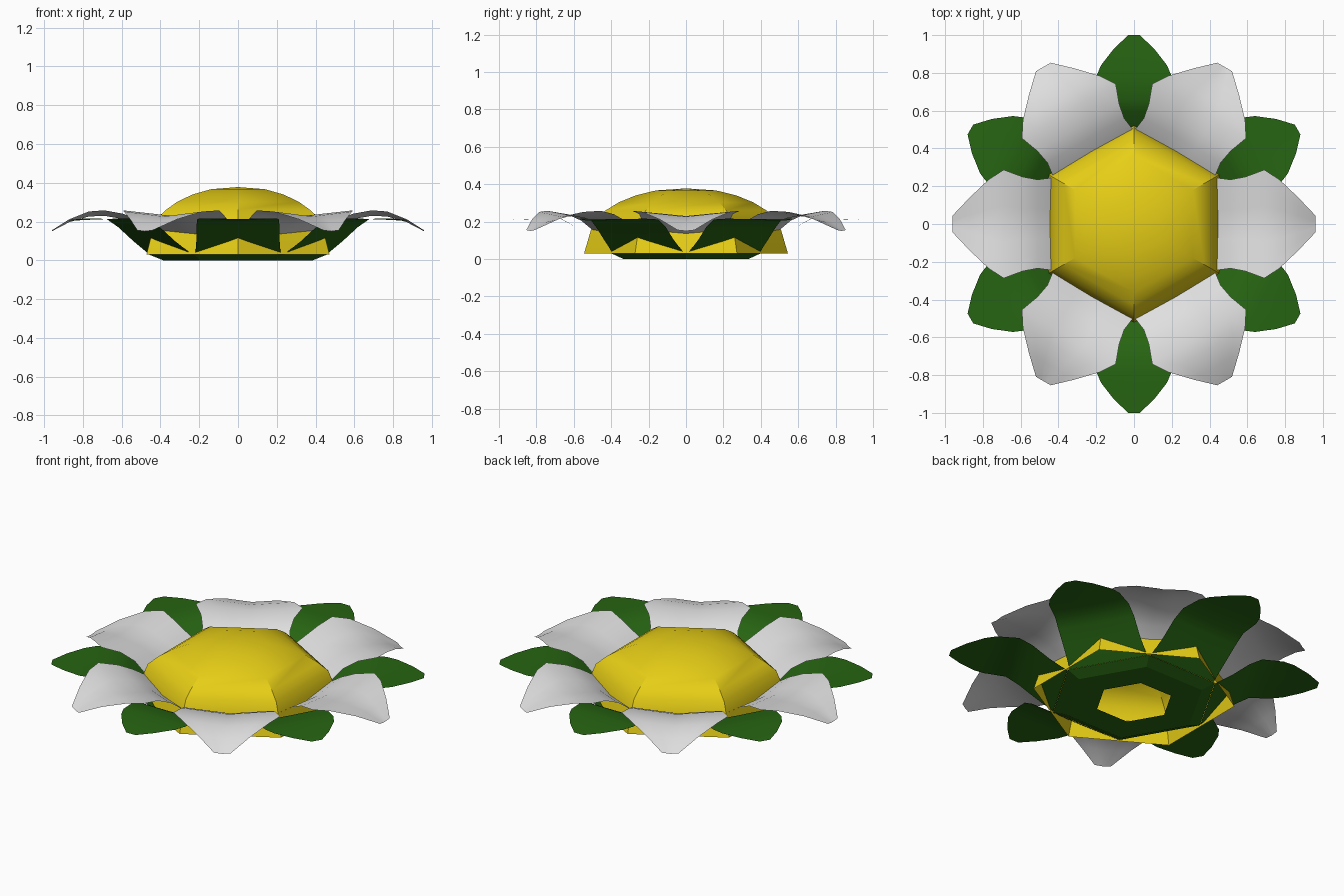
import bpy, bmesh
from math import sin, cos, pi, radians

cube = bpy.data.objects.get("Cube")
if cube:
    bpy.data.objects.remove(cube, do_unlink=True)


def material(name, colour):
    m = bpy.data.materials.new(name)
    m.use_nodes = True
    m.diffuse_color = (*colour, 1)
    bsdf = next(n for n in m.node_tree.nodes if n.type == 'BSDF_PRINCIPLED')
    bsdf.inputs["Base Color"].default_value = (*colour, 1)
    bsdf.inputs["Roughness"].default_value = 0.8
    return m


white = material("petal_white", (0.74, 0.74, 0.74))
yellow = material("centre_yellow", (0.80, 0.62, 0.008))
green = material("leaf_green", (0.02, 0.13, 0.006))


def finish(bm, name, mat, angle):
    mesh = bpy.data.meshes.new(name)
    bm.to_mesh(mesh)
    bm.free()
    mesh.materials.append(mat)
    obj = bpy.data.objects.new(name, mesh)
    bpy.context.collection.objects.link(obj)
    bpy.ops.object.select_all(action='DESELECT')
    obj.select_set(True)
    bpy.context.view_layer.objects.active = obj
    bpy.ops.object.shade_smooth_by_angle(angle=radians(angle))
    return obj


def hex_shell(name, profile, start, mat, angle, sides=6):
    """Six-sided shell swept through (corner radius, height) rings, outside first."""
    bm = bmesh.new()
    previous = None
    for radius, z in profile:
        if radius == 0:
            ring = [bm.verts.new((0, 0, z))] * sides
        else:
            ring = [bm.verts.new((radius * cos(start + i * 2 * pi / sides),
                                  radius * sin(start + i * 2 * pi / sides), z))
                    for i in range(sides)]
        if previous:
            for i in range(sides):
                j = (i + 1) % sides
                corners = [previous[i], previous[j], ring[j], ring[i]]
                bm.faces.new(list(dict.fromkeys(corners)))
        previous = ring
    return finish(bm, name, mat, angle)


def blade(name, rows, turn, mat, columns=6):
    """Thin leaf from rows of (distance, half width, middle height, edge height)."""
    bm = bmesh.new()
    grid = []
    for dist, half, z_mid, z_edge in rows:
        line = []
        for c in range(columns + 1):
            t = 2 * c / columns - 1
            side = t * half
            z = z_mid + (z_edge - z_mid) * abs(t)
            line.append(bm.verts.new((dist * cos(turn) - side * sin(turn),
                                      dist * sin(turn) + side * cos(turn), z)))
        grid.append(line)
    for a, b in zip(grid, grid[1:]):
        for c in range(columns):
            bm.faces.new((a[c], b[c], b[c + 1], a[c + 1]))
    return finish(bm, name, mat, 60)


# Domed flower centre with an open flared skirt
hex_shell("flower_centre",
          [(0.545, 0.03), (0.51, 0.15), (0.485, 0.215), (0.43, 0.26), (0.36, 0.303),
           (0.27, 0.34), (0.16, 0.367), (0, 0.378)], pi / 6, yellow, 32)

# Shallow green cup underneath, open in the middle
hex_shell("leaf_cup", [(0.46, 0.03), (0.385, 0), (0.21, 0)][::-1], 0, green, 20)

petal_rows = [(0.435, 0.245, 0.13, 0.155), (0.51, 0.235, 0.18, 0.205),
              (0.59, 0.25, 0.212, 0.24), (0.69, 0.287, 0.23, 0.258),
              (0.77, 0.235, 0.226, 0.252), (0.87, 0.14, 0.197, 0.212),
              (0.96, 0.045, 0.15, 0.155)]
leaf_rows = [(0.40, 0.22, 0.03, 0.03), (0.50, 0.215, 0.1, 0.1),
             (0.59, 0.215, 0.172, 0.172), (0.66, 0.21, 0.21, 0.212),
             (0.78, 0.2, 0.214, 0.216), (0.84, 0.175, 0.213, 0.214),
             (0.93, 0.105, 0.21, 0.21), (1.0, 0.03, 0.205, 0.205)]

# Alternating rings of petals and leaves
for i in range(6):
    blade(f"petal_{i + 1}", petal_rows, i * pi / 3, white)
    blade(f"leaf_{i + 1}", leaf_rows, pi / 6 + i * pi / 3, green)
